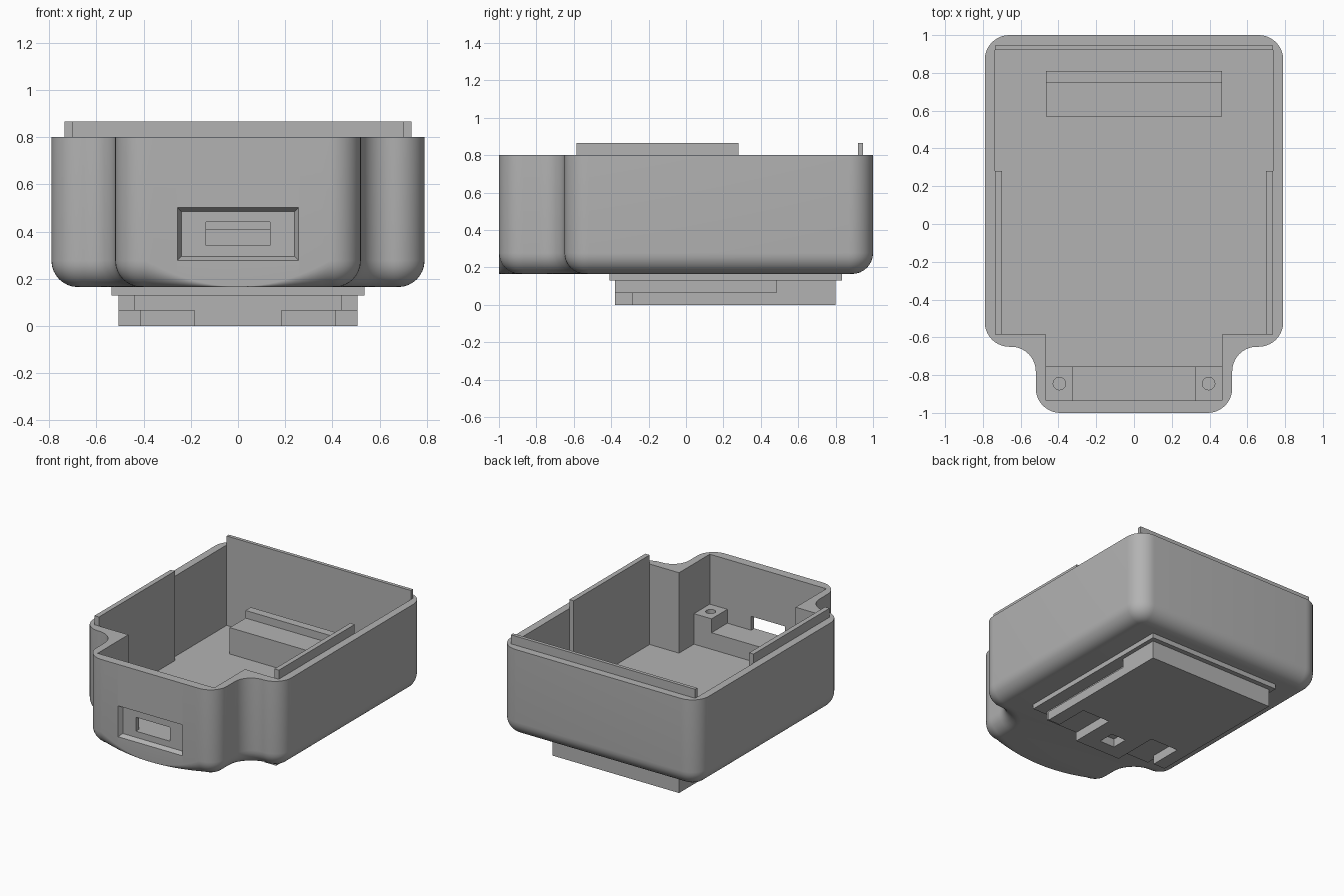
import bpy, bmesh, math
from mathutils import Vector

if "Cube" in bpy.data.objects:
    bpy.data.objects.remove(bpy.data.objects["Cube"], do_unlink=True)

grey = bpy.data.materials.new("plain grey plastic")
grey.use_nodes = True
COLOUR = (0.45, 0.45, 0.45, 1)
grey.diffuse_color = COLOUR
grey.node_tree.nodes["Principled BSDF"].inputs["Base Color"].default_value = COLOUR

FLOOR, RIM, BOTTOM, LIP = 0.22, 0.80, 0.165, 0.865


def loft(name, rings):
    """Closed solid through rings of matching points."""
    bm = bmesh.new()
    loops = [[bm.verts.new(p) for p in ring] for ring in rings]
    n = len(loops[0])
    for a, b in zip(loops, loops[1:]):
        for i in range(n):
            j = (i + 1) % n
            bm.faces.new((a[i], a[j], b[j], b[i]))
    bm.faces.new(loops[0][::-1])
    bm.faces.new(loops[-1])
    bmesh.ops.recalc_face_normals(bm, faces=bm.faces)
    mesh = bpy.data.meshes.new(name)
    bm.to_mesh(mesh)
    bm.free()
    mesh.materials.append(grey)
    ob = bpy.data.objects.new(name, mesh)
    bpy.context.collection.objects.link(ob)
    return ob


def prism(name, pts, z0, z1):
    return loft(name, [[(x, y, z) for x, y in pts] for z in (z0, z1)])


def box(name, x0, x1, y0, y1, z0, z1):
    return prism(name, [(x0, y0), (x1, y0), (x1, y1), (x0, y1)], z0, z1)


def activate(ob):
    bpy.ops.object.select_all(action='DESELECT')
    ob.select_set(True)
    bpy.context.view_layer.objects.active = ob


def cut(ob, *cutters):
    activate(ob)
    for c in cutters:
        m = ob.modifiers.new("cut", 'BOOLEAN')
        m.operation, m.solver, m.object = 'DIFFERENCE', 'EXACT', c
        bpy.ops.object.modifier_apply(modifier=m.name)
        bpy.data.objects.remove(c, do_unlink=True)


def mirrored(half):
    return half + [(-x, y) for x, y in reversed(half)]


def rounded_outline(corners, r, steps=10):
    """Points and outward normals of a counter-clockwise outline."""
    out = []
    for i, c in enumerate(corners):
        p, a, b = Vector(c), Vector(corners[i - 1]), Vector(corners[(i + 1) % len(corners)])
        u, v = (a - p).normalized(), (b - p).normalized()
        sign = 1 if u.x * v.y - u.y * v.x < 0 else -1
        centre = p + (u + v) * r
        for k in range(steps + 1):
            t = k / steps * math.pi / 2
            d = -v * math.cos(t) - u * math.sin(t)
            out.append((centre + d * r, d * sign))
    return out


# Main tub: stepped outline with a rounded bottom that fades out at the nose
corners = mirrored([(0.52, -1), (0.52, -0.65), (0.79, -0.65), (0.79, 1)])
outline = rounded_outline(corners, 0.13)
for k in range(1, 24):
    outline.append((Vector((-0.39 + 0.78 * k / 24, -1)), Vector((0, -1))))


def fillet(p):
    fade = min(1, abs(p.x) / 0.39) ** 2 if p.y < -0.99 else 1
    return 0.002 + 0.11 * fade


rings = []
for k in range(9):
    t = k / 8 * math.pi / 2
    ring = []
    for p, n in outline:
        r = fillet(p)
        q = p - n * r * (1 - math.sin(t))
        ring.append((q.x, q.y, BOTTOM + r * (1 - math.cos(t))))
    rings.append(ring)
rings.append([(p.x, p.y, RIM) for p, n in outline])
tub = loft("tub", rings)

cavity = prism("cavity", mirrored([(0.465, -0.935), (0.465, -0.585),
                                   (0.735, -0.585), (0.735, 0.945)]), FLOOR, 1)


def port_ring(hx, z0, z1, y):
    return [(-hx, y, z0), (hx, y, z0), (hx, y, z1), (-hx, y, z1)]


recess = loft("recess", [port_ring(0.262, 0.273, 0.507, -1.01),
                         port_ring(0.24, 0.295, 0.485, -0.97)])
slot = box("slot", -0.135, 0.135, -1.1, -0.9, 0.34, 0.44)
cut(tub, cavity, recess, slot)
activate(tub)
bpy.ops.object.shade_smooth_by_angle(angle=math.radians(30))

# Lid lips standing above the rim
box("back_lip", -0.735, 0.735, 0.92, 0.945, FLOOR, LIP)
for side, s in (("left", 1), ("right", -1)):
    xs = sorted((s * 0.70, s * 0.735))
    box(side + "_lip", *xs, -0.585, 0.28, FLOOR, LIP)

# Nose platform with two screw posts
box("nose_platform", -0.465, 0.465, -0.935, -0.755, FLOOR, 0.34)
for side, s in (("left", 1), ("right", -1)):
    post = box(side + "_screw_post", *sorted((s * 0.325, s * 0.465)), -0.935, -0.755, 0.34, 0.44)
    circle = [(s * 0.395 + 0.033 * math.cos(a * math.pi / 12),
               -0.845 + 0.033 * math.sin(a * math.pi / 12)) for a in range(24)]
    cut(post, prism("hole", circle, 0.345, 0.6))

# Stepped ledge on the floor at the back
box("floor_ledge", -0.465, 0.465, 0.57, 0.81, FLOOR, 0.41)
box("ledge_ridge", -0.465, 0.465, 0.75, 0.81, 0.41, 0.465)

# Mounting foot below: flange, grooved slab, notched lower slab
box("foot_flange", -0.535, 0.535, -0.41, 0.835, 0.13, BOTTOM)
prism("foot_upper", mirrored([(0.44, -0.38), (0.44, 0.485), (0.505, 0.485), (0.505, 0.80)]),
      0.065, 0.13)
lower = prism("foot_lower", mirrored([(0.185, -0.38), (0.185, -0.04), (0.41, -0.04),
                                      (0.41, -0.285), (0.505, -0.285), (0.505, 0.80)]), 0, 0.065)
cut(lower, box("pocket", -0.06, 0.06, -0.28, -0.16, -0.1, 0.06))
